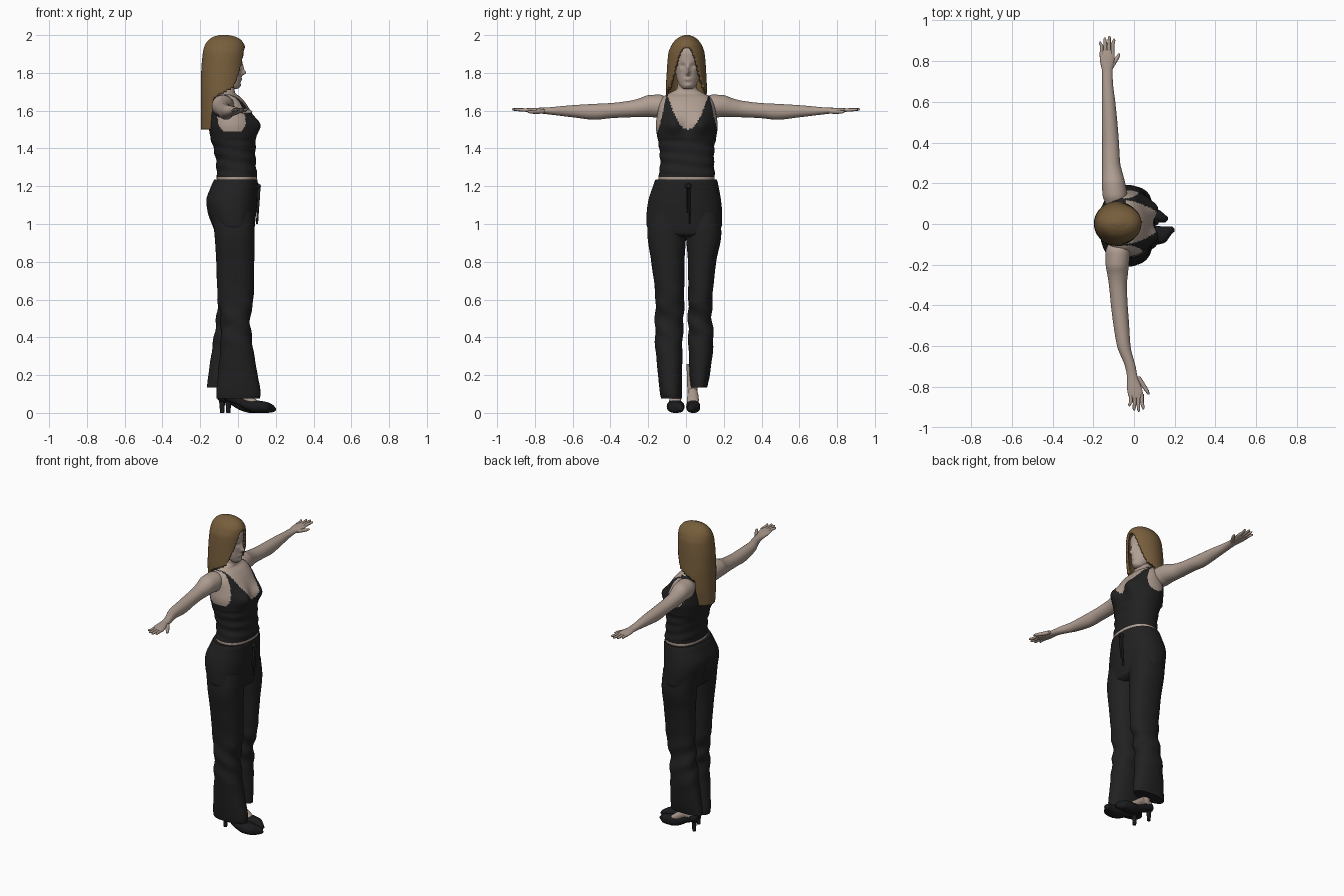
import bpy, bmesh, math
from math import sin, cos, exp, pi


def material(name, r, g, b):
    m = bpy.data.materials.new(name)
    m.diffuse_color = (r, g, b, 1)
    return m


SKIN = material("skin", 0.43, 0.34, 0.285)
HAIR = material("brown hair", 0.185, 0.112, 0.045)
CLOTH = material("black cloth", 0.015, 0.015, 0.016)
SHOE = material("black leather", 0.011, 0.011, 0.013)


def lerp(x, table):
    """Piecewise linear lookup in ascending (x, y) pairs."""
    if x <= table[0][0]:
        return table[0][1]
    for (a, p), (b, q) in zip(table, table[1:]):
        if x <= b:
            return p + (q - p) * (x - a) / (b - a)
    return table[-1][1]


def smooth_rings(keys, sub):
    """Smooth, overshoot-free interpolation between key sections."""
    keys = sorted(keys)
    d = [[(b[j] - a[j]) / (b[0] - a[0]) for j in range(1, 5)] for a, b in zip(keys, keys[1:])]

    def tangent(i, j):
        if i == 0 or i == len(keys) - 1:
            return d[min(i, len(d) - 1)][j]
        p, q = d[i - 1][j], d[i][j]
        return 2 * p * q / (p + q) if p * q > 0 else 0

    out = []
    for i in range(len(keys) - 1):
        a, b = keys[i], keys[i + 1]
        h = b[0] - a[0]
        for k in range(sub + (i == len(keys) - 2)):
            s = k / sub
            ring = [a[0] + h * s]
            for j in range(4):
                ring.append((2*s**3 - 3*s*s + 1) * a[j+1] + (s**3 - 2*s*s + s) * h * tangent(i, j)
                            + (3*s*s - 2*s**3) * b[j+1] + (s**3 - s*s) * h * tangent(i + 1, j))
            out.append(ring)
    return out


def loft(name, axis, keys, mats, n=32, sub=5, e=1.0, warp=None, rule=None, drop=None):
    """Skin of rounded sections; key = (position, u0, u1, v0, v1)."""
    bm = bmesh.new()
    rings = []
    for t, u0, u1, v0, v1 in smooth_rings(keys, sub):
        ring = []
        for i in range(n):
            c, s = cos(2 * pi * i / n), sin(2 * pi * i / n)
            u = (u0 + u1) / 2 + (u1 - u0) / 2 * math.copysign(abs(c) ** e, c)
            v = (v0 + v1) / 2 + (v1 - v0) / 2 * math.copysign(abs(s) ** e, s)
            p = {'z': (u, v, t), 'y': (u, t, v), 'x': (t, u, v)}[axis]
            ring.append(bm.verts.new(warp(*p) if warp else p))
        rings.append(ring)
    for a, b in zip(rings, rings[1:]):
        for i in range(n):
            j = (i + 1) % n
            bm.faces.new((a[i], a[j], b[j], b[i]))
    bm.faces.new(rings[0])
    bm.faces.new(rings[-1])
    bmesh.ops.recalc_face_normals(bm, faces=bm.faces[:])
    if rule:
        for f in bm.faces:
            f.material_index = rule(*f.calc_center_median())
    if drop:
        gone = [f for f in bm.faces if drop(*f.calc_center_median())]
        bmesh.ops.delete(bm, geom=gone, context='FACES')
    me = bpy.data.meshes.new(name)
    bm.to_mesh(me)
    bm.free()
    ob = bpy.data.objects.new(name, me)
    bpy.context.collection.objects.link(ob)
    for m in mats:
        me.materials.append(m)
    return ob


# Torso, neck and tank top in one skin
def bust(x, y, z):
    a = abs(y - 0.005)
    if x > 0:
        x += 0.04 * exp(-((a - 0.075) / 0.05) ** 2 - ((z - 1.525) / 0.05) ** 2)
    if 1.25 < z < 1.45:
        x += 0.0025 * sin(95 * z + 9 * y)
        y += 0.002 * sin(110 * z + 12 * x)
    return x, y, z


def tank_top(x, y, z):
    a = abs(y - 0.01)
    if z < 1.25 or z > 1.685:
        return 0
    if z > 1.49 and a > lerp(z, [(1.49, 0.158), (1.58, 0.135), (1.67, 0.116)]):
        return 0
    if x > -0.04:
        return 0 if z > 1.5 + 16 * a * a else 1
    return 0 if z > 1.6 and a < 0.075 else 1


loft("torso_and_tank_top", 'z', [
    (1.19, -.11, .09, -.14, .145), (1.25, -.113, .1, -.145, .152), (1.32, -.115, .095, -.136, .148),
    (1.40, -.13, .092, -.142, .15), (1.46, -.146, .095, -.152, .16), (1.52, -.155, .088, -.16, .168),
    (1.58, -.155, .073, -.152, .16), (1.63, -.15, .048, -.145, .15), (1.67, -.14, .015, -.125, .13),
    (1.695, -.125, -.015, -.085, .09), (1.715, -.115, -.018, -.05, .06), (1.76, -.105, -.018, -.042, .052),
    (1.80, -.10, -.02, -.042, .052)], [SKIN, CLOTH], n=120, sub=8, e=0.88, warp=bust, rule=tank_top)


# Head with nose, eye sockets and lips pushed into the face
def face(x, y, z):
    if x > -0.03:
        b = y - 0.01
        x += 0.024 * exp(-(b / 0.010) ** 2 - ((z - 1.80) / 0.014) ** 2)
        x += 0.010 * exp(-(b / 0.010) ** 2 - ((z - 1.825) / 0.02) ** 2)
        x -= 0.010 * exp(-((abs(b) - 0.028) / 0.014) ** 2 - ((z - 1.838) / 0.012) ** 2)
        x += 0.007 * exp(-(b / 0.02) ** 2 - ((z - 1.766) / 0.010) ** 2)
        x += 0.005 * exp(-(b / 0.016) ** 2 - ((z - 1.733) / 0.010) ** 2)
    return x, y, z


loft("head", 'z', [
    (1.714, -.05, -.005, -.012, .032), (1.722, -.07, .006, -.024, .044), (1.74, -.10, .012, -.037, .057),
    (1.77, -.135, .015, -.049, .069), (1.80, -.155, .017, -.055, .075), (1.85, -.165, .022, -.061, .081),
    (1.90, -.165, .021, -.062, .082), (1.95, -.14, -.005, -.045, .065), (1.97, -.11, -.04, -.02, .04)],
    [SKIN], n=96, sub=8, warp=face)

# Long hair: a shell opened around the face and over the shoulders
HAIRLINE = [(1.50, -.14), (1.66, -.135), (1.685, -.10), (1.72, -.025), (1.79, .003),
            (1.85, .018), (1.90, .028), (1.93, .034), (1.94, 1)]
hair = loft("long_hair", 'z', [
    (1.50, -.197, .03, -.085, .09), (1.60, -.197, .03, -.104, .108), (1.70, -.197, .03, -.107, .111),
    (1.80, -.195, .035, -.102, .107), (1.90, -.187, .038, -.094, .099), (1.94, -.178, .036, -.08, .087),
    (1.97, -.16, .02, -.06, .068), (1.99, -.132, -.01, -.034, .044), (2.0, -.10, -.05, -.008, .018)],
    [HAIR], n=120, sub=10, drop=lambda x, y, z: x > lerp(z, HAIRLINE))
shell = hair.modifiers.new("thickness", 'SOLIDIFY')
shell.thickness = 0.016
shell.offset = -1

# Arms and hands, stretched sideways
ARM = [(.09, .045, 1.60, 1.665), (.14, .06, 1.562, 1.685), (.20, .057, 1.567, 1.682), (.25, .05, 1.566, 1.664),
       (.30, .044, 1.565, 1.652), (.40, .041, 1.56, 1.64), (.48, .039, 1.552, 1.636), (.60, .033, 1.565, 1.629),
       (.70, .026, 1.577, 1.62), (.75, .026, 1.583, 1.616), (.80, .035, 1.587, 1.615),
       (.84, .037, 1.592, 1.613), (.855, .032, 1.596, 1.611)]
BEND = {-1: [(.1, -.078), (.2, -.082), (.3, -.079), (.4, -.072), (.5, -.062), (.6, -.05), (.7, -.018), (.86, .012)],
        1: [(.1, -.09), (.2, -.1), (.3, -.112), (.4, -.115), (.6, -.125), (.72, -.131), (.86, -.132)]}
for side, word in ((-1, "right"), (1, "left")):
    mid = BEND[side]
    loft(word + "_arm", 'y', [(side * t, lerp(t, mid) - r, lerp(t, mid) + r, lo, hi) for t, r, lo, hi in ARM], [SKIN])
    hand = mid[-1][1]
    for i, tip in enumerate((.895, .915, .922, .91)):
        x, spread = hand - .027 + .018 * i, hand - .034 + .0225 * i
        loft(f"{word}_finger_{i + 1}", 'y', [
            (side * .835, x - .009, x + .009, 1.594, 1.612), (side * .875, x - .009, x + .009, 1.596, 1.613),
            (side * (tip - .008), spread - .007, spread + .007, 1.60, 1.613),
            (side * tip, spread - .003, spread + .003, 1.604, 1.61)], [SKIN], n=12, sub=3)
    loft(word + "_thumb", 'y', [
        (side * .75, hand - .005, hand + .02, 1.586, 1.608), (side * .79, hand + .018, hand + .045, 1.583, 1.605),
        (side * .825, hand + .045, hand + .063, 1.585, 1.602),
        (side * .838, hand + .056, hand + .064, 1.59, 1.598)], [SKIN], n=12, sub=4)


# Trousers: hips, flared legs and drawstring
def creases(x, y, z):
    k = 0.004 * exp(-((z - 0.48) / 0.16) ** 2)
    return x + k * sin(55 * z + 30 * y), y + k * sin(48 * z + 25 * x), z


def seat(x, y, z):
    if x < -0.05:
        x += 0.018 * exp(-(y / 0.022) ** 2 - ((z - 1.06) / 0.08) ** 2)
    return x, y, z


loft("trouser_hips", 'z', [
    (.93, -.08, .06, -.10, .09), (.95, -.115, .083, -.18, .165), (1.0, -.14, .09, -.209, .191),
    (1.06, -.162, .096, -.208, .191), (1.12, -.17, .102, -.2, .186), (1.2, -.143, .104, -.175, .172),
    (1.215, -.137, .105, -.17, .169), (1.235, -.126, .102, -.162, .163)],
    [CLOTH], n=64, sub=6, e=0.9, warp=seat)
loft("right_trouser_leg", 'z', [
    (.075, -.113, .115, -.132, -.02), (.10, -.115, .12, -.137, -.02), (.2, -.106, .104, -.148, -.02),
    (.4, -.092, .072, -.164, -.018), (.5, -.092, .064, -.163, -.012), (.6, -.108, .082, -.162, -.01),
    (.8, -.115, .086, -.184, -.008), (.95, -.125, .088, -.204, .0), (1.06, -.14, .08, -.195, -.01)],
    [CLOTH], n=48, sub=8, e=0.9, warp=creases)
loft("left_trouser_leg", 'z', [
    (.135, -.165, .055, .025, .112), (.2, -.157, .052, .018, .126), (.4, -.128, .045, .012, .146),
    (.5, -.114, .05, .011, .137), (.6, -.108, .076, .012, .14), (.8, -.114, .084, .01, .16),
    (.95, -.125, .088, .0, .187), (1.06, -.14, .08, .01, .178)],
    [CLOTH], n=48, sub=8, e=0.9, warp=creases)
for i, (y, low) in enumerate(((.006, 1.06), (.02, 1.0))):
    loft(f"drawstring_{i + 1}", 'z', [
        (low, .095, .106, y - .005, y + .005), (1.1, .1, .113, y - .004, y + .004),
        (1.21, .104, .12, y - .004, y + .004)], [CLOTH], n=10, sub=3)
loft("drawstring_knot", 'z', [(1.185, .1, .11, .003, .023), (1.2, .098, .122, -.006, .03),
                              (1.215, .1, .11, .003, .023)], [CLOTH], n=12)

# Feet and high-heeled shoes; c = centre line, w = half width, dx = set back
for word, dx, c, w, toe in (("right", 0, -.055, .047, -.03), ("left", -.033, .038, .037, .028)):
    loft(word + "_shoe", 'x', [
        (-.075 + dx, c - .018, c + .012, .07, .105), (-.06 + dx, c - .03, c + .024, .062, .115),
        (-.01 + dx, c - .032, c + .026, .045, .095), (.05 + dx, c - w * .85, c + w * .8, .012, .07),
        (.10 + dx, c - w, c + w, .0, .066), (.15 + dx, c - w * .8, c + w * .9, .0, .058),
        (.185 + dx, toe - .02, toe + .018, .004, .042), (.2 + dx, toe - .006, toe + .006, .012, .026)],
        [SHOE], n=32, sub=5, e=0.85)
    loft(word + "_heel", 'z', [
        (.0, -.062 + dx, -.04 + dx, c - .012, c + .008), (.05, -.066 + dx, -.036 + dx, c - .014, c + .01),
        (.085, -.072 + dx, -.015 + dx, c - .026, c + .02)], [SHOE], n=16)
    loft(word + "_foot", 'x', [
        (-.06 + dx, c - .022, c + .018, .08, .13), (.0 + dx, c - .028, c + .024, .07, .135),
        (.06 + dx, c - .033, c + .03, .04, .098), (.11 + dx, c - .025, c + .025, .03, .06)], [SKIN], n=24)
    loft(word + "_ankle", 'z', [
        (.09, -.06 + dx, .03 + dx, c - .028, c + .024), (.15, -.055 + dx, .01 + dx, c - .032, c + .024),
        (.26, -.06 + dx, .015 + dx, c - .035, c + .025)], [SKIN], n=24)

# Smooth shading with sharp rims kept
for ob in bpy.context.collection.objects:
    ob.select_set(True)
    bpy.context.view_layer.objects.active = ob
bpy.ops.object.shade_smooth_by_angle(angle=math.radians(50))
